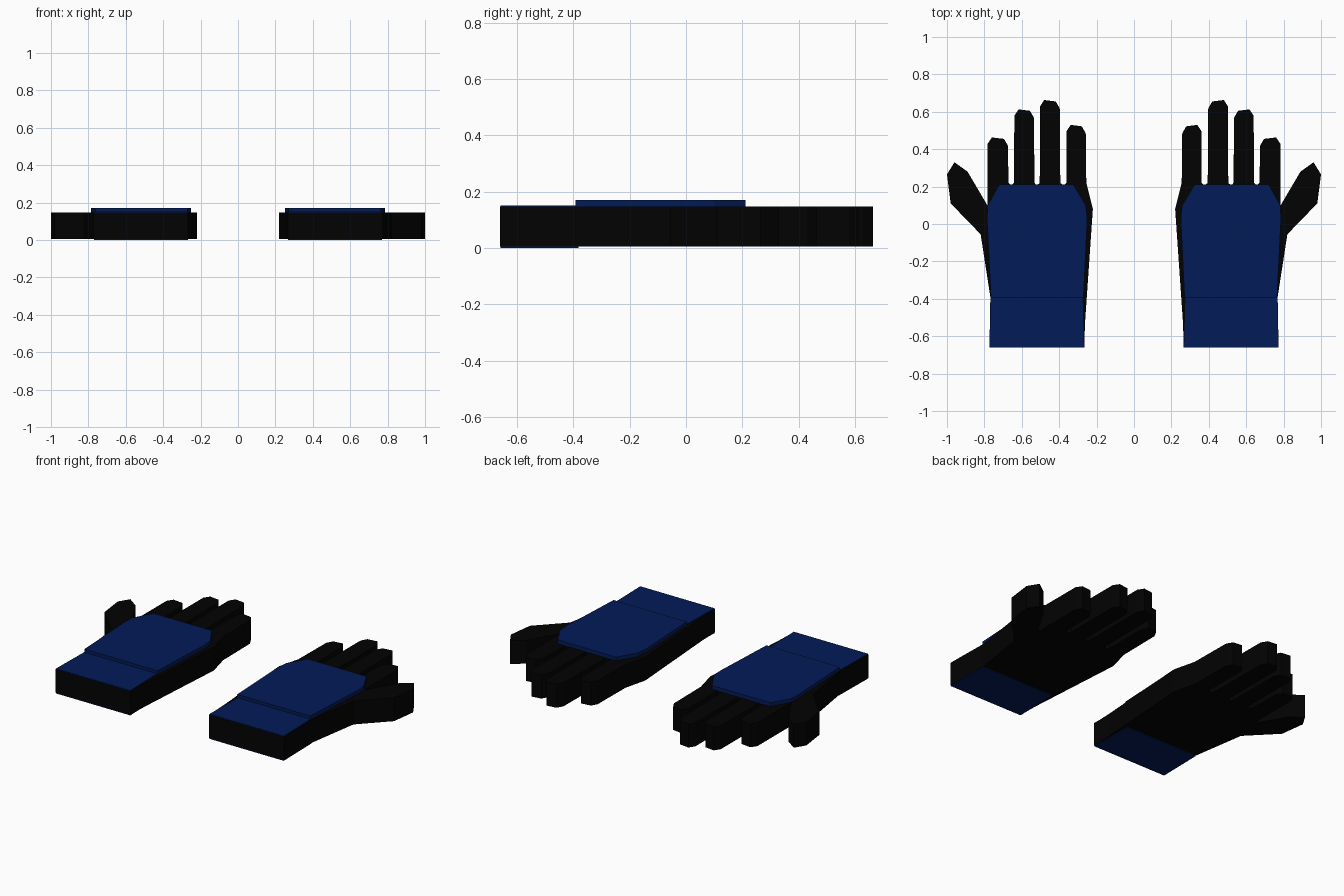
import bpy, bmesh

if "Cube" in bpy.data.objects:
    bpy.data.objects.remove(bpy.data.objects["Cube"])


def material(name, rgb):
    m = bpy.data.materials.new(name)
    m.diffuse_color = (*rgb, 1)
    m.use_nodes = True
    m.node_tree.nodes["Principled BSDF"].inputs["Base Color"].default_value = m.diffuse_color
    return m


black = material("black fabric", (0.0006, 0.0006, 0.0006))
blue = material("navy blue", (0.0006, 0.011, 0.096))


def prism(name, outline, z0, z1, mat, side):
    """Extrude a flat outline from z0 to z1; side = -1 mirrors it in x."""
    bm = bmesh.new()
    face = bm.faces.new([bm.verts.new((x * side, y, z0)) for x, y in outline])
    top = bmesh.ops.extrude_face_region(bm, geom=[face])["geom"]
    for v in top:
        if isinstance(v, bmesh.types.BMVert):
            v.co.z = z1
    bmesh.ops.recalc_face_normals(bm, faces=bm.faces)
    mesh = bpy.data.meshes.new(name)
    bm.to_mesh(mesh)
    bm.free()
    mesh.materials.append(mat)
    bpy.context.collection.objects.link(bpy.data.objects.new(name, mesh))


def finger(x0, x1, tip, base0, base1):
    """Outline of one finger with a clipped tip, inner side to outer side."""
    return [(x0, base0), (x0 + 0.003, tip - 0.045), (x0 + 0.024, tip - 0.008),
            (x1 - 0.024, tip), (x1 - 0.001, tip - 0.035), (x1, base1)]


# Hand outline: inner palm edge, four fingers with notches, thumb, outer edge
hand = [(0.266, -0.66), (0.262, -0.53), (0.22, 0.08)]
hand += finger(0.255, 0.362, 0.53, 0.22, 0.22) + [(0.378, 0.205)]
hand += finger(0.394, 0.504, 0.663, 0.22, 0.22) + [(0.52, 0.205)]
hand += finger(0.532, 0.641, 0.613, 0.22, 0.22) + [(0.656, 0.205)]
hand += finger(0.671, 0.784, 0.463, 0.22, 0.10)
hand += [(0.89, 0.28), (0.96, 0.33), (1.0, 0.265), (0.98, 0.11),
         (0.82, -0.055), (0.768, -0.39), (0.773, -0.66)]

# Raised panel on the back of the hand
panel = [(0.27, -0.393), (0.25, 0.03), (0.258, 0.10), (0.325, 0.212),
         (0.72, 0.212), (0.782, 0.10), (0.786, 0.03), (0.765, -0.393)]

# Wrist cuff, just inside the hand sides so it shows above and below
cuff = [(0.268, -0.659), (0.275, -0.382), (0.766, -0.382), (0.771, -0.659)]

for label, side in (("right", 1), ("left", -1)):
    prism(label + "_hand", hand, 0.005, 0.148, black, side)
    prism(label + "_back_panel", panel, 0.146, 0.171, blue, side)
    prism(label + "_cuff", cuff, 0.0, 0.152, blue, side)
